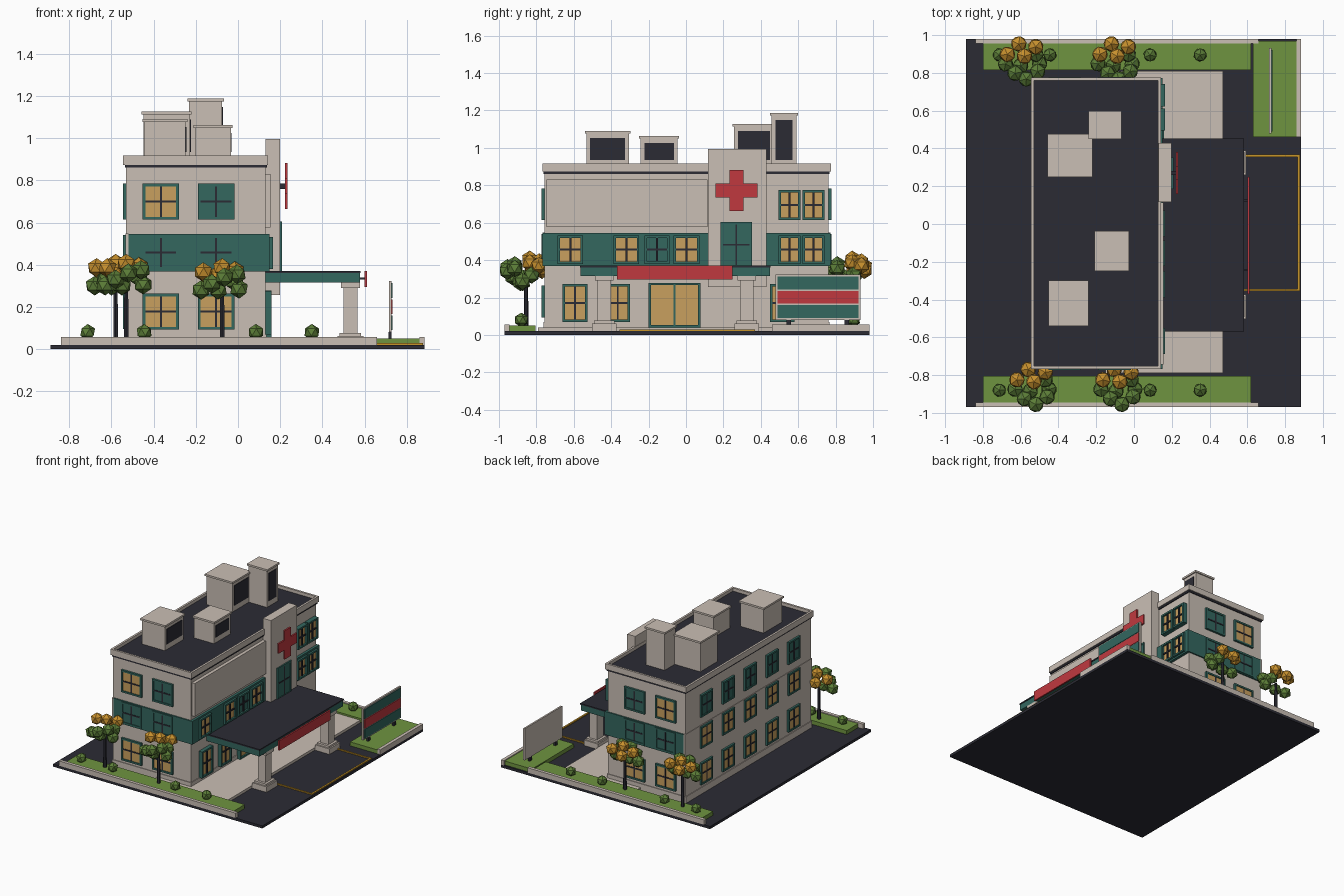
import bpy, bmesh, math
from mathutils import Matrix, Vector

if "Cube" in bpy.data.objects:
    bpy.data.objects.remove(bpy.data.objects["Cube"])


def lin(h):
    c = [int(h[i:i + 2], 16) / 255 for i in (0, 2, 4)]
    return [v / 12.92 if v <= 0.04045 else ((v + 0.055) / 1.055) ** 2.4 for v in c] + [1]


MATS = {}
for key, name, hexa in [("stone", "warm stone", "CABFB5"), ("dark", "dark asphalt", "2B2B34"),
                        ("teal", "teal paint", "33675F"), ("red", "red sign", "C0393F"),
                        ("glass", "lit window", "C9A05F"), ("yellow", "yellow line", "C8962A"),
                        ("grass", "lawn green", "6F9440"), ("leaf", "leaf green", "5C7E38"),
                        ("autumn", "autumn leaf", "C8912E")]:
    MATS[key] = bpy.data.materials.new(name)
    MATS[key].diffuse_color = lin(hexa)


def finish(name, bm, keys):
    me = bpy.data.meshes.new(name)
    bm.to_mesh(me)
    bm.free()
    for k in keys:
        me.materials.append(MATS[k])
    ob = bpy.data.objects.new(name, me)
    bpy.context.collection.objects.link(ob)
    return ob


def boxes(name, items):
    """One object from boxes given as (x0, x1, y0, y1, z0, z1, colour)."""
    bm = bmesh.new()
    keys = []
    for x0, x1, y0, y1, z0, z1, k in items:
        if k not in keys:
            keys.append(k)
        m = Matrix.Translation(((x0 + x1) / 2, (y0 + y1) / 2, (z0 + z1) / 2)) @ \
            Matrix.Diagonal((abs(x1 - x0), abs(y1 - y0), abs(z1 - z0), 1))
        for v in bmesh.ops.create_cube(bm, size=1, matrix=m)["verts"]:
            for f in v.link_faces:
                f.material_index = keys.index(k)
    return finish(name, bm, keys)


def ring(x0, x1, y0, y1, z0, z1, t, k):
    return [(x0, x1, y0, y0 + t, z0, z1, k), (x0, x1, y1 - t, y1, z0, z1, k),
            (x0, x0 + t, y0 + t, y1 - t, z0, z1, k), (x1 - t, x1, y0 + t, y1 - t, z0, z1, k)]


def window(name, axis, wall, depth, u0, u1, z0, z1, glass="glass", bar="dark", cross=True, t=0.013):
    """Framed window on a wall; axis is the wall normal, depth is signed outwards."""
    um, zm, b = (u0 + u1) / 2, (z0 + z1) / 2, 0.005
    parts = [(u0, u1, z0, z0 + t, 1, "teal"), (u0, u1, z1 - t, z1, 1, "teal"),
             (u0, u0 + t, z0 + t, z1 - t, 1, "teal"), (u1 - t, u1, z0 + t, z1 - t, 1, "teal"),
             (u0 + t, u1 - t, z0 + t, z1 - t, 0.6, glass),
             (um - b, um + b, z0 + t, z1 - t, 0.85, bar)]
    if cross:
        parts.append((u0 + t, u1 - t, zm - b, zm + b, 0.82, bar))
    out = []
    for a0, a1, c0, c1, d, k in parts:
        n = (wall, wall + depth * d)
        out.append((*n, a0, a1, c0, c1, k) if axis == "x" else (a0, a1, *n, c0, c1, k))
    boxes(name, out)


# Ground, kerbs, lawns, pavement
boxes("asphalt_base", [(-.89, .885, -.97, .98, 0, .02, "dark")])
for n, s0, s1, k0, k1 in (("south", -.945, -.805, -.97, -.945), ("north", .815, .955, .955, .98)):
    boxes(n + "_lawn", [(-.8, .62, s0, s1, .02, .05, "grass")])
    boxes(n + "_kerb", [(-.84, .66, k0, k1, .02, .057, "stone")])
boxes("sign_lawn", [(.63, .86, .46, .968, .02, .05, "grass")])
boxes("sign_lawn_kerb", [(.86, .885, .46, .98, .02, .057, "stone")])
boxes("pavement", [(-.15, .47, -.79, .81, .02, .04, "stone")])
boxes("bay_lines", [(.865, .878, -.356, .368, .02, .028, "yellow"),
                    (.58, .865, .356, .368, .02, .028, "yellow"),
                    (.58, .865, -.356, -.344, .02, .028, "yellow")])

# Main block
boxes("building_walls", [(-.53, .13, -.757, .762, .02, .875, "stone")])
boxes("plinth", [(-.535, .135, -.762, .767, .02, .07, "stone")])
boxes("teal_band", [(-.531, .15, -.767, .772, .368, .546, "teal")])
boxes("back_wall_face", [(-.533, -.52, -.768, .773, .366, .548, "stone")])
boxes("cornice_shadow_strip", [(-.535, .137, -.762, .768, .86, .873, "dark")])
boxes("cornice", ring(-.545, .143, -.767, .776, .873, .917, .016, "stone"))
boxes("roof", [(-.53, .128, -.752, .761, .87, .893, "dark")])
boxes("blank_panel", [(.13, .155, -.745, .115, .577, .83, "stone")])

# Rooftop units with a lid and a dark vent
for i, (x0, x1, y0, y1, z) in enumerate([(-.457, -.22, .249, .476, 1.127), (-.24, -.067, .45, .598, 1.187),
                                         (-.21, -.026, -.25, -.037, 1.063), (-.452, -.24, -.54, -.298, 1.09)]):
    boxes("roof_unit_%d" % (i + 1), [
        (x0 + .008, x1 - .008, y0 + .008, y1 - .008, .88, z - .014, "stone"),
        (x0, x1, y0, y1, z - .014, z, "stone"),
        (x1 - .01, x1 - .004, y0 + .028, y1 - .028, .935, z - .038, "dark")])

# Tower with cross
boxes("tower", [(.13, .198, .117, .43, .257, .995, "stone")])
boxes("cross", [(.222, .234, .159, .381, .735, .81, "red"), (.222, .234, .232, .308, .81, .883, "red"),
                (.222, .234, .232, .308, .663, .735, "red"), (.19, .222, .26, .28, .76, .785, "dark")])
window("tower_window", "x", .198, .01, .185, .352, .36, .604, "teal")

# End walls: two columns, three storeys
for side, wall, sg in (("front", -.757, -1), ("rear", .762, 1)):
    for c, (u0, u1) in enumerate(((-.452, -.28), (-.19, -.017))):
        for r, (z0, z1) in enumerate(((.092, .263), (.375, .54), (.614, .784))):
            window("%s_window_%d_%d" % (side, r, c), "y", wall, sg * .016, u0, u1, z0, z1,
                   "teal" if r == 2 and c == 1 else "glass")

# Back wall: five columns, three storeys
for c in range(5):
    y = -.54 + c * .265
    for r, (z0, z1) in enumerate(((.095, .263), (.375, .54), (.614, .784))):
        window("back_window_%d_%d" % (r, c), "x", -.53, -.016, y - .07, y + .07, z0, z1,
               "teal" if r == 2 else "glass")

# Entrance wall windows and doors
for c, (u0, u1) in enumerate(((-.687, -.55), (-.388, -.25), (-.222, -.088), (-.067, .072), (.495, .612), (.623, .74))):
    window("band_window_%d" % c, "x", .13, .035, u0, u1, .38, .532, "teal" if c == 2 else "glass")
for c, (u0, u1) in enumerate(((.495, .612), (.623, .74))):
    window("upper_window_%d" % c, "x", .13, .035, u0, u1, .615, .775)
for c, (u0, u1) in enumerate(((-.66, -.527), (-.43, -.3), (.45, .58))):
    window("ground_window_%d" % c, "x", .13, .03, u0, u1, .07, .273)
window("entrance_doors", "x", .13, .03, -.2, .077, .04, .278, bar="teal", cross=False, t=.012)

# Canopy, its red board and columns
boxes("canopy", [(.13, .578, -.565, .448, .315, .36, "teal"), (.13, .582, -.568, .452, .36, .37, "dark")])
boxes("canopy_board", [(.6, .612, -.37, .248, .295, .37, "red"),
                       (.57, .6, -.25, -.24, .33, .34, "dark"), (.57, .6, .12, .13, .33, .34, "dark")])
for n, y in (("left", -.437), ("right", .325)):
    boxes(n + "_column", [(.5 - g, .566 + g, y - .037 - g, y + .037 + g, z0, z1, "stone")
                          for g, z0, z1 in ((.028, .02, .062), (.018, .062, .077), (0, .077, .29), (.012, .29, .316))])

# Roadside sign
boxes("road_sign", [(.715, .728, .478, .933, .08, .323, "stone")] +
      [(.728, .733, .49, .922, z0, z1, k) for z0, z1, k in
       ((.09, .16, "teal"), (.167, .235, "red"), (.242, .313, "teal"))])
boxes("road_sign_legs", [(.714, .729, y - .012, y + .012, .05, .08, "dark") for y in (.55, .86)])


def blob(bm, x, y, z, r, mat, turn, squash=1):
    m = Matrix.Translation((x, y, z)) @ Matrix.Rotation(turn, 4, "Z") @ Matrix.Diagonal((r, r, r * squash, 1))
    for v in bmesh.ops.create_icosphere(bm, subdivisions=1, radius=1, matrix=m)["verts"]:
        for f in v.link_faces:
            f.material_index = mat


# Trees: hexagonal trunk with faceted leaf clumps
GREEN = [(-.10, -.02, .30), (-.05, -.07, .33), (.01, -.1, .36), (.07, -.06, .375),
         (.08, -.02, .305), (-.02, -.03, .30), (.06, .03, .34)]
AUTUMN = [(-.09, .03, .385), (-.03, .085, .365), (.06, .07, .39), (0, .02, .405)]
for i, (x, y, dz) in enumerate(((-.53, -.855, 0), (-.075, -.855, -.02), (-.58, .868, 0), (-.09, .868, -.02))):
    bm = bmesh.new()
    bmesh.ops.create_cone(bm, cap_ends=True, segments=6, radius1=.013, radius2=.01, depth=.28,
                          matrix=Matrix.Translation((x, y, .19)))
    for mat, pts in ((1, GREEN), (2, AUTUMN)):
        for j, p in enumerate(pts):
            blob(bm, x + p[0], y + p[1], p[2] + dz, .046, mat, j * .7 + i)
    finish("tree_%d" % (i + 1), bm, ["dark", "leaf", "autumn"])

# Bushes
for i, x in enumerate((-.713, -.445, .085, .35)):
    for n, y in (("south", -.88), ("north", .895)):
        bm = bmesh.new()
        blob(bm, x, y, .08, .039, 0, i * .5)
        finish("%s_bush_%d" % (n, i + 1), bm, ["leaf"])

for m in bpy.data.materials:
    if m.users and not m.is_grease_pencil:
        m.use_nodes = True
        m.node_tree.nodes["Principled BSDF"].inputs["Base Color"].default_value = m.diffuse_color
